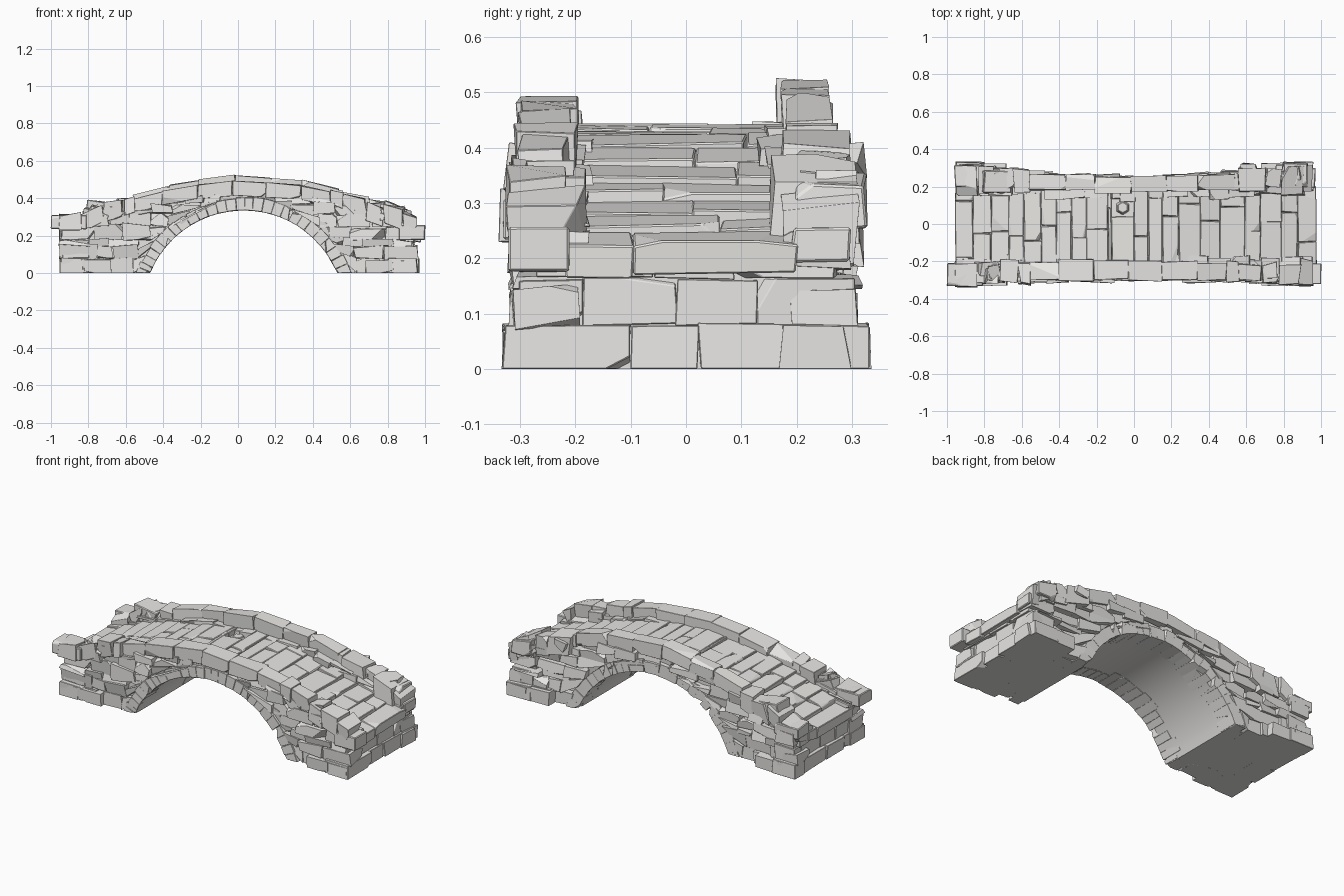
import bpy, bmesh, random
from math import sin, cos, radians, hypot
from mathutils import Vector

if "Cube" in bpy.data.objects:
    bpy.data.objects.remove(bpy.data.objects["Cube"])

random.seed(11)
R = random.uniform
CX, CZ, R_IN, R_OUT = 0.03, -0.205, 0.54, 0.61      # arch circle
pale = bpy.data.materials.new("pale_stone")
pale.diffuse_color = (.8, .79, .77, 1)
pale.use_nodes = True
pale.node_tree.nodes["Principled BSDF"].inputs["Base Color"].default_value = pale.diffuse_color


def curve(pts):
    """Piecewise linear profile through (x, z) points."""
    def f(x):
        x = min(max(x, pts[0][0]), pts[-1][0])
        for (a, p), (b, q) in zip(pts, pts[1:]):
            if x <= b:
                return p + (q - p) * (x - a) / (b - a)
    return f


deck_z = curve([(-.97, .22), (-.7, .31), (-.4, .395), (-.2, .428), (0, .44),
                (.2, .43), (.4, .395), (.7, .31), (.97, .22)])
rail_z = curve([(-1, .31), (-.84, .33), (-.78, .38), (-.58, .415), (-.39, .47), (-.14, .515),
                (0, .523), (.25, .51), (.41, .49), (.56, .445), (.735, .405), (.92, .335), (1, .27)])


def top_z(x, side):
    return rail_z(x) - (0.028 * (1 - x * x) if side < 0 else 0)


def face_y(x, side):
    """Outer wall plane; the bridge is slightly waisted at mid-span."""
    return -(0.298 + 0.02 * x * x) if side < 0 else 0.252 + 0.055 * min(1, 1.3 * x * x)


def stone(bm, quad, y0, y1, jit=0.006, chips=2, chip=0.3):
    """Rough stone: xz quad (bl, br, tr, tl) spanning y0..y1, jittered, corners knocked off."""
    t = bmesh.new()
    j = lambda: R(-jit, jit)
    rings = [[t.verts.new((x + j(), y + j(), max(0, z + (j() if z > 0.001 else 0)))) for x, z in quad]
             for y in sorted((y0, y1))]
    t.faces.new(rings[0])
    t.faces.new(rings[1][::-1])
    for i in range(4):
        k = (i + 1) % 4
        t.faces.new((rings[0][k], rings[0][i], rings[1][i], rings[1][k]))
    corners = [v.co.copy() for v in t.verts]
    mid = sum(corners, Vector()) / 8
    for _ in range(random.randint(0, chips)):
        d = random.choice(corners) - mid
        n = Vector([R(.1, 1) / (c if abs(c) > .008 else .008) for c in d]).normalized()
        cut = bmesh.ops.bisect_plane(t, geom=t.verts[:] + t.edges[:] + t.faces[:], dist=1e-5,
                                     plane_co=mid + d * (1 - R(.1, chip)), plane_no=n, clear_outer=True)
        edges = [e for e in cut['geom_cut'] if isinstance(e, bmesh.types.BMEdge)]
        if edges:
            bmesh.ops.edgeloop_fill(t, edges=edges)
    bmesh.ops.recalc_face_normals(t, faces=t.faces)
    tmp = bpy.data.meshes.new("tmp")
    t.to_mesh(tmp)
    t.free()
    bm.from_mesh(tmp)
    bpy.data.meshes.remove(tmp)


def box(x0, x1, z0, z1):
    return [(x0, z0), (x1, z0), (x1, z1), (x0, z1)]


def finish(name, bm, bevel=0.004):
    me = bpy.data.meshes.new(name)
    bm.to_mesh(me)
    bm.free()
    me.materials.append(pale)
    ob = bpy.data.objects.new(name, me)
    bpy.context.collection.objects.link(ob)
    if bevel:
        m = ob.modifiers.new("worn_edges", 'BEVEL')
        m.width, m.segments, m.limit_method = bevel, 1, 'ANGLE'
    return ob


def splits(a, b, lo, hi):
    """Random cut positions from a to b."""
    out = [a]
    while b - out[-1] > hi:
        out.append(out[-1] + R(lo, hi))
    return out + [b]


# Core: solid body with the smooth vault underneath
bm = bmesh.new()
prof = [(-.92 + 1.84 * i / 24, deck_z(-.92 + 1.84 * i / 24) - .03) for i in range(25)]
prof += [(.92, 0)]
for i in range(33):
    a = radians(22.3 + (180 - 44.6) * i / 32)
    prof.append((CX + (R_IN + .001) * cos(a), max(0, CZ + (R_IN + .001) * sin(a))))
prof += [(-.92, 0)]
f = bm.faces.new([bm.verts.new((x, -.265, z)) for x, z in prof])
ext = bmesh.ops.extrude_face_region(bm, geom=[f])
for v in ext['geom']:
    if isinstance(v, bmesh.types.BMVert):
        v.co.y = .225
bmesh.ops.recalc_face_normals(bm, faces=bm.faces)
core = finish("core_vault", bm, 0)
bpy.context.view_layer.objects.active = core
core.select_set(True)
bpy.ops.object.shade_smooth_by_angle(angle=radians(30))

for side, tag in ((-1, "front"), (1, "back")):
    # Arch ring of wedge stones
    bm = bmesh.new()
    cuts = splits(19.6, 160.4, 8, 13)
    for a, b in zip(cuts, cuts[1:]):
        ro, h = R_OUT + R(-.008, .006), (a + b) / 2
        y = face_y(CX + R_IN * cos(radians(h)), side) + side * R(-.004, .006)
        depth = R(.09, .15)
        for p, q in ((a, h), (h, b)):
            quad = [(CX + r * cos(radians(t)), max(0, CZ + r * sin(radians(t))))
                    for r, t in ((R_IN, q), (R_IN, p), (ro, p), (ro, q))]
            stone(bm, quad, y, y - side * depth, .0015, 1, .2)
    finish(tag + "_arch_ring", bm)

    # Spandrel rubble in rough courses, trimmed to the ring and the parapet
    bm = bmesh.new()
    levels = [0, .075, .145, .18, .25, .315, .375, .435]
    for z0, z1 in zip(levels, levels[1:]):
        cuts = splits(-.94 + R(-.02, .02), .945 + R(-.02, .02), .08, .2)
        for x0, x1 in zip(cuts, cuts[1:]):
            q = []
            tilt = R(-.015, .015) if z0 else 0
            for x, z in box(x0, x1, z0, z1):
                z += tilt if z == z1 else 0
                z = min(z, top_z(x, side) - .06)
                r = hypot(x - CX, z - CZ)
                if r < R_OUT - .01:
                    s = (R_OUT - .01) / r
                    x, z = CX + (x - CX) * s, CZ + (z - CZ) * s
                q.append((x, z))
            area = sum(q[i][0] * q[i - 3][1] - q[i - 3][0] * q[i][1] for i in range(4)) / 2
            if area < .0009:
                continue
            y = face_y((x0 + x1) / 2, side) + side * R(-.018, .012)
            stone(bm, q, y, y - side * .12, .009, 3, .4)
    # Wide footing stones at the outer corners
    for s in (-1, 1):
        for a, b in ((.95, .83), (.825, .68)):
            stone(bm, box(min(s * a, s * b), max(s * a, s * b), 0, R(.065, .08)),
                  side * R(.322, .334), side * .2, .004, 3, .35)
    finish(tag + "_spandrel_rubble", bm)

    # Parapet: long curved copings at the crown, broken rubble at the ends
    bm = bmesh.new()
    cuts = splits(-.95, -.56, .08, .15) + splits(-.56, .56, .13, .2)[1:] + splits(.56, .95, .08, .15)[1:]
    for a, b in zip(cuts, cuts[1:]):
        m = (a + b) / 2
        rough = abs(m) > .55
        h = R(.08, .12) if rough else .078
        dz = R(-.03, .004) if rough else R(-.006, .002)
        za, zb = top_z(a, side) + dz, top_z(b, side) + dz
        y = face_y(m, side) + side * (R(-.005, .018) if rough else R(-.004, .006))
        inner = (-.2 if side < 0 else .172) + side * R(-.012, .012)
        if rough:
            inner -= side * R(-.025, .015)
        stone(bm, [(a, za - h), (b, zb - h), (b, zb), (a, za)], y, inner,
              .011 if rough else .005, 3 if rough else 2, .45 if rough else .25)
    # Loose stones lying against the ends of the parapet
    for _ in range(8):
        x = random.choice((-1, 1)) * R(.58, .88)
        z, w, y = top_z(x, side) - R(.07, .11), R(.035, .06), side * R(.22, .29)
        k = R(-.025, .025)
        stone(bm, [(x - w, z - k), (x + w, z + k), (x + w - k, z + .06 + k), (x - w - k, z + .06 - k)],
              y - .035, y + .035, .012, 3, .5)
    finish(tag + "_parapet", bm)

# Overhanging end stones
bm = bmesh.new()
stone(bm, box(-1, -.81, .235, .308), -.33, -.21, .002, 1, .2)
stone(bm, box(-.96, -.8, .23, .30), .2, .31, .006, 2)
stone(bm, box(.86, 1, .175, .255), -.32, -.21, .002, 1, .2)
stone(bm, box(.83, .97, .19, .26), .19, .295, .006, 3)
stone(bm, [(.8, .25), (.93, .25), (.93, .33), (.8, .35)], .2, .325, .006, 2)
stone(bm, [(-.82, .3), (-.68, .29), (-.66, .37), (-.8, .395)], .17, .29, .008, 3)
finish("end_cap_stones", bm)

# End walls: three courses across the width
bm = bmesh.new()
for s in (-1, 1):
    for z0, z1, x, w in ((0, .08, .955, .33), (.081, .163, .94, .305), (.164, .212, .95, .27)):
        cuts = splits(-w, w, .11, .24)
        for a, b in zip(cuts, cuts[1:]):
            xo = s * (x + R(-.012, .004))
            stone(bm, box(min(xo, s * .8), max(xo, s * .8), z0, z1), a, b, .004, 2, .25)
finish("end_walls", bm)

# Deck: rows of slabs, stepping down towards the ends, with one pothole
bm = bmesh.new()
cuts = splits(-.955, -.12, .07, .12) + splits(0, .975, .07, .13)
for a, b in zip(cuts, cuts[1:]):
    m, hole = (a + b) / 2, abs(a + .12) < .001
    ys = [-.22, .04, .135, .2] if hole else splits(-.22, .2, .12, .36)
    for y0, y1 in zip(ys, ys[1:]):
        if hole and y0 == .04:
            continue
        k = .55 if abs(m) > .45 else .95
        za = deck_z(m) + k * (deck_z(a) - deck_z(m)) + R(-.006, .004)
        zb = za + k * (deck_z(b) - deck_z(a))
        stone(bm, [(a, za - .06), (b, zb - .06), (b, zb), (a, za)], y0, y1, .004, 2, .2)
# hexagonal stone sunk in the pothole
hexa = bmesh.ops.create_cone(bm, cap_ends=True, segments=6, radius1=.042, radius2=.03, depth=.03)
for v in hexa['verts']:
    v.co += Vector((-.06, .088, .415))
finish("deck_slabs", bm, .003)
